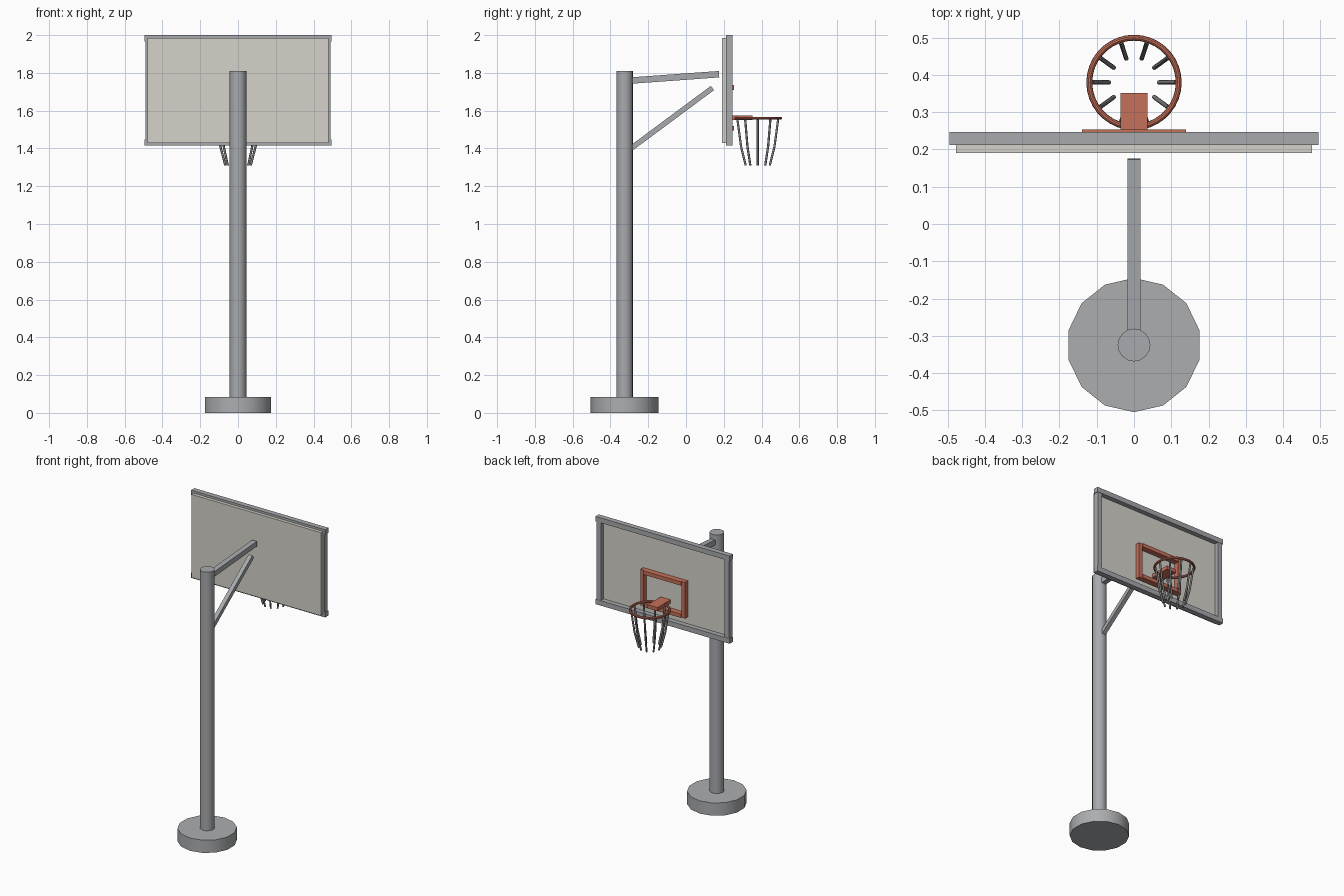
import bpy, math
from mathutils import Vector

old = bpy.data.objects.get("Cube")
if old:
    bpy.data.objects.remove(old, do_unlink=True)


def material(name, rgb):
    m = bpy.data.materials.new(name)
    m.use_nodes = True
    m.diffuse_color = (*rgb, 1)
    m.node_tree.nodes["Principled BSDF"].inputs["Base Color"].default_value = (*rgb, 1)
    return m


METAL = material("grey metal", (0.39, 0.40, 0.42))
STONE = material("grey base", (0.41, 0.42, 0.43))
BOARD = material("off white board", (0.66, 0.65, 0.59))
ORANGE = material("orange paint", (0.56, 0.16, 0.10))
NET = material("dark net", (0.24, 0.24, 0.24))


def finish(name, mat, smooth=False):
    ob = bpy.context.object
    ob.name = name
    ob.data.materials.append(mat)
    if smooth:
        bpy.ops.object.shade_smooth_by_angle(angle=math.radians(35))
    return ob


def box(name, mat, low, high):
    low, high = Vector(low), Vector(high)
    bpy.ops.mesh.primitive_cube_add(size=1, location=(low + high) / 2)
    bpy.context.object.scale = high - low
    bpy.ops.object.transform_apply(location=False, rotation=False, scale=True)
    return finish(name, mat)


def cylinder(name, mat, sides, radius, bottom, top):
    bpy.ops.mesh.primitive_cylinder_add(vertices=sides, radius=radius, depth=top - bottom,
                                        location=(0, POLE_Y, (bottom + top) / 2))
    return finish(name, mat, True)


def strut(name, start, end, width):
    # square bar running between two points in the middle plane
    start, end = Vector(start), Vector(end)
    run = end - start
    bpy.ops.mesh.primitive_cube_add(size=1, location=(start + end) / 2)
    ob = bpy.context.object
    ob.scale = (width, run.length, width)
    ob.rotation_euler.x = math.atan2(run.z, run.y)
    return finish(name, METAL)


# Base, pole and support arms
POLE_Y = -0.325
cylinder("base", STONE, 14, 0.18, 0, 0.085)
cylinder("pole", METAL, 16, 0.044, 0.08, 1.81)
strut("upper_arm", (0, POLE_Y, 1.757), (0, 0.175, 1.793), 0.034)
strut("lower_brace", (0, POLE_Y, 1.375), (0, 0.14, 1.72), 0.028)

# Backboard panel and its frame
box("board_panel", BOARD, (-0.478, 0.19, 1.43), (0.478, 0.215, 1.985))
for name, z in (("bottom", 1.415), ("top", 1.967)):
    box("frame_" + name, METAL, (-0.495, 0.212, z), (0.495, 0.247, z + 0.033))
for name, x in (("right", -0.49), ("left", 0.457)):
    box("frame_" + name, METAL, (x, 0.212, 1.448), (x + 0.033, 0.245, 1.967))

# Target rectangle
for name, z in (("bottom", 1.495), ("top", 1.71)):
    box("target_" + name, ORANGE, (-0.14, 0.214, z), (0.14, 0.253, z + 0.025))
for name, x in (("right", -0.165), ("left", 0.14)):
    box("target_" + name, ORANGE, (x, 0.214, 1.495), (x + 0.025, 0.246, 1.735))

# Hoop and bracket
HOOP = Vector((0, 0.38, 1.56))
box("hoop_bracket", ORANGE, (-0.036, 0.214, 1.55), (0.036, 0.352, 1.574))
bpy.ops.mesh.primitive_torus_add(location=HOOP, major_radius=0.12, minor_radius=0.008,
                                 major_segments=36, minor_segments=10)
finish("hoop", ORANGE, True)

# Net strands hanging from the hoop
curve = bpy.data.curves.new("net_strands", "CURVE")
curve.dimensions = "3D"
curve.bevel_depth = 0.006
curve.bevel_resolution = 2
curve.use_fill_caps = True
for i in range(10):
    a = math.tau * i / 10
    line = curve.splines.new("POLY")
    line.points.add(2)
    for p, (r, z) in zip(line.points, ((0.114, 1.558), (0.093, 1.41), (0.067, 1.31))):
        p.co = (r * math.cos(a), HOOP.y + r * math.sin(a), z, 1)
curve.materials.append(NET)
net = bpy.data.objects.new("net_strands", curve)
bpy.context.collection.objects.link(net)
